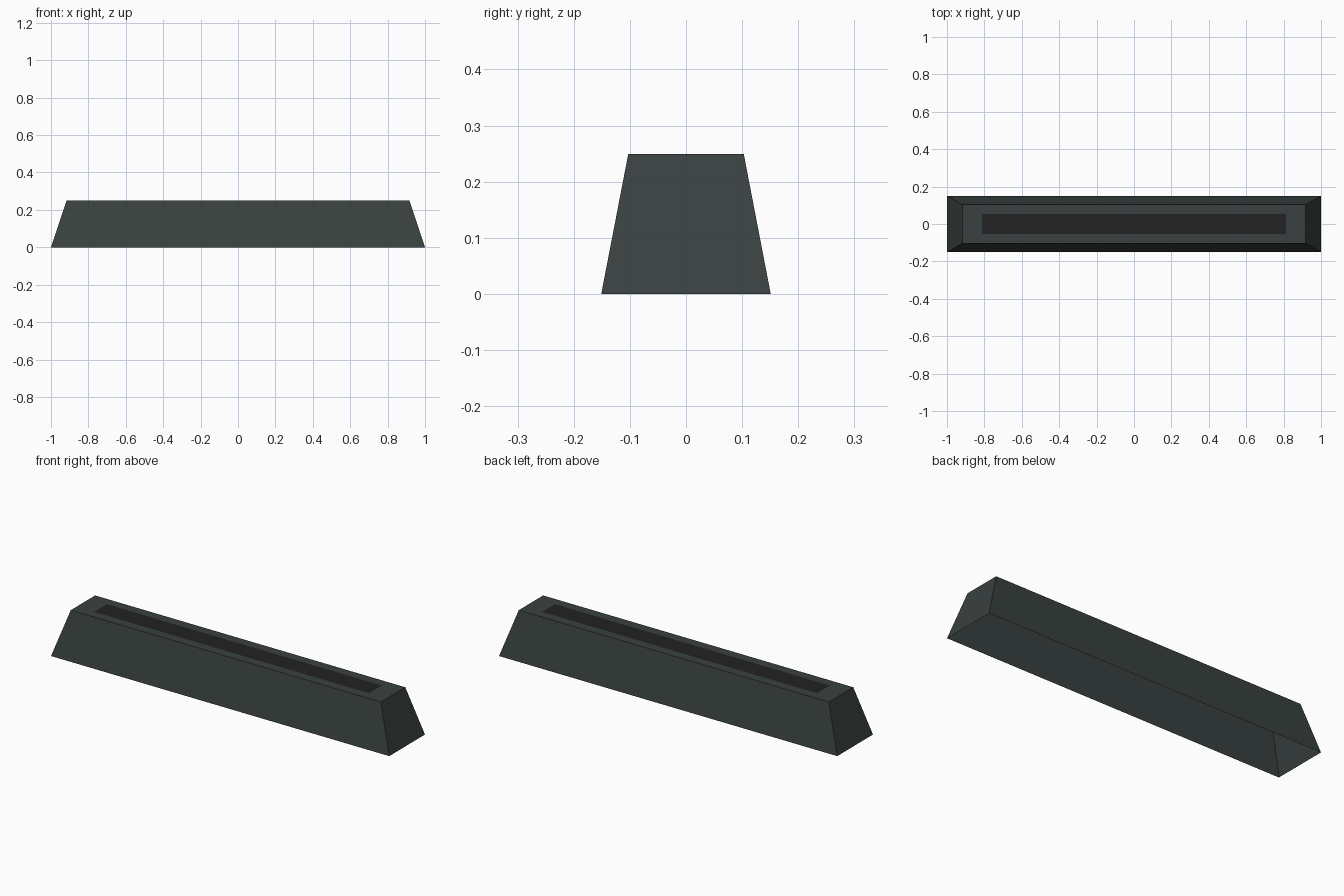
import bpy, bmesh

if "Cube" in bpy.data.objects:
    bpy.data.objects.remove(bpy.data.objects["Cube"])


def material(name, rgb):
    m = bpy.data.materials.new(name)
    m.diffuse_color = (*rgb, 1)
    m.use_nodes = True
    m.node_tree.nodes["Principled BSDF"].inputs["Base Color"].default_value = m.diffuse_color
    return m


BASE = (1.0, 0.151)     # half sizes at the ground
TOP = (0.917, 0.103)    # half sizes of the flat top
SLOT = (0.813, 0.054)   # half sizes of the dark strip
HEIGHT = 0.249

bm = bmesh.new()
bmesh.ops.create_cube(bm, size=2)

# Tapered casing: wide at the ground, narrower on top
for v in bm.verts:
    half = TOP if v.co.z > 0 else BASE
    v.co = (v.co.x * half[0], v.co.y * half[1], HEIGHT if v.co.z > 0 else 0)

# Underside is open
bm.normal_update()
bottom = [f for f in bm.faces if f.normal.z < -0.9]
bmesh.ops.delete(bm, geom=bottom, context='FACES_ONLY')

# Flush dark strip inset in the top face
strip = max(bm.faces, key=lambda f: f.normal.z)
bmesh.ops.inset_individual(bm, faces=[strip], thickness=0.04)
strip = min((f for f in bm.faces if f.normal.z > 0.9),
            key=lambda f: f.calc_center_median().xy.length + f.calc_area() * 0.01)
for v in strip.verts:
    v.co.x = SLOT[0] if v.co.x > 0 else -SLOT[0]
    v.co.y = SLOT[1] if v.co.y > 0 else -SLOT[1]
strip.material_index = 1

mesh = bpy.data.meshes.new("tapered_casing")
bm.to_mesh(mesh)
bm.free()
mesh.materials.append(material("dark slate", (0.041, 0.053, 0.050)))
mesh.materials.append(material("charcoal", (0.0165, 0.0165, 0.0165)))
bpy.context.collection.objects.link(bpy.data.objects.new("tapered_casing", mesh))
